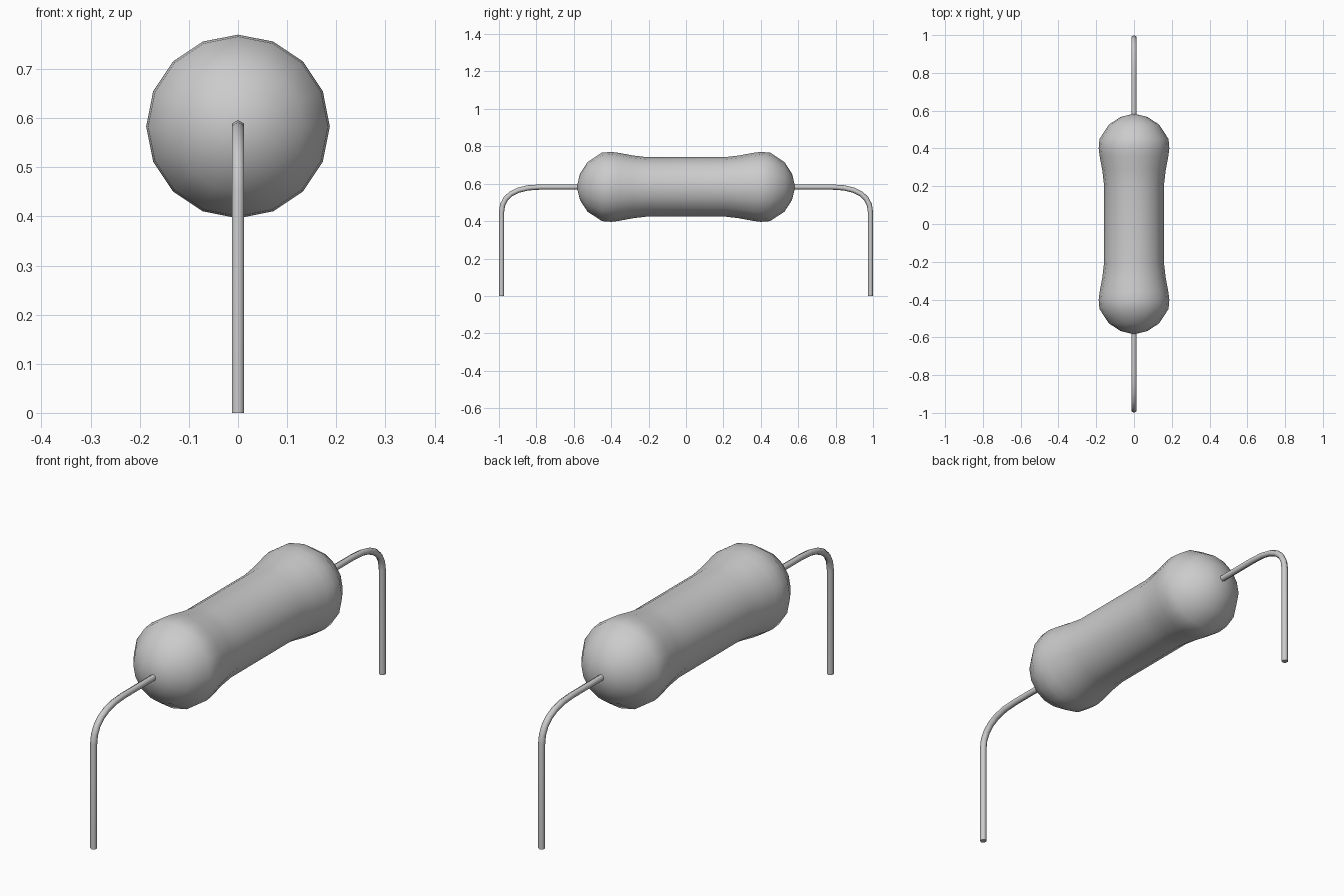
import bpy, bmesh, math
from mathutils import Vector

if "Cube" in bpy.data.objects:
    bpy.data.objects.remove(bpy.data.objects["Cube"])

Z = 0.583  # height of the body axis


def finish(bm, name, angle):
    bmesh.ops.recalc_face_normals(bm, faces=bm.faces)
    me = bpy.data.meshes.new(name)
    bm.to_mesh(me)
    bm.free()
    ob = bpy.data.objects.new(name, me)
    bpy.context.collection.objects.link(ob)
    bpy.ops.object.select_all(action='DESELECT')
    ob.select_set(True)
    bpy.context.view_layer.objects.active = ob
    bpy.ops.object.shade_smooth_by_angle(angle=math.radians(angle))
    return ob


def bridge(bm, rings):
    for a, b in zip(rings, rings[1:]):
        n = len(a)
        for i in range(n):
            bm.faces.new((a[i], a[(i + 1) % n], b[(i + 1) % n], b[i]))


# Body: 16-sided dumbbell turned around the y axis
half = [(0.567, 0.07), (0.527, 0.132), (0.455, 0.175), (0.43, 0.185),
        (0.37, 0.187), (0.285, 0.168), (0.21, 0.159)]
half[2:5] = [(0.45, 0.183), (0.40, 0.187), (0.36, 0.182)]
profile = half + [(-y, r) for y, r in reversed(half)]
bm = bmesh.new()
rings = [[bm.verts.new((r * math.sin(k * math.pi / 8), y, Z + r * math.cos(k * math.pi / 8)))
          for k in range(16)] for y, r in profile]
bridge(bm, rings)
for ring, y in ((rings[0], 0.584), (rings[-1], -0.584)):
    pole = bm.verts.new((0, y, Z))
    for i in range(16):
        bm.faces.new((ring[i], ring[(i + 1) % 16], pole))
finish(bm, "resistor_body", 60)

# Leads: hexagonal wire swept out of the body and bent down
p = [Vector(c) for c in ((0.78, 0.582), (0.92, 0.582), (0.986, 0.53), (0.986, 0.45))]
path = [Vector((0.55, 0.582))]
for i in range(7):
    t = i / 6
    path.append(p[0] * (1 - t)**3 + p[1] * 3 * t * (1 - t)**2 + p[2] * 3 * t * t * (1 - t) + p[3] * t**3)
path.append(Vector((0.986, 0)))


def lead(name, side):
    bm = bmesh.new()
    rings = []
    for i, c in enumerate(path):
        d = (path[min(i + 1, len(path) - 1)] - path[max(i - 1, 0)]).normalized()
        if i == 1:
            d = Vector((1, 0))
        elif i >= len(path) - 2:
            d = Vector((0, -1))
        out = Vector((-d.y, d.x))  # outward normal in the bend plane
        ring = []
        for k in range(6):
            a = k * math.pi / 3
            q = c + out * 0.014 * math.cos(a)
            ring.append(bm.verts.new((0.014 * math.sin(a), side * q.x, q.y)))
        rings.append(ring)
    bridge(bm, rings)
    bm.faces.new(rings[0])
    bm.faces.new(rings[-1])
    finish(bm, name, 65)


lead("front_lead", -1)
lead("back_lead", 1)
